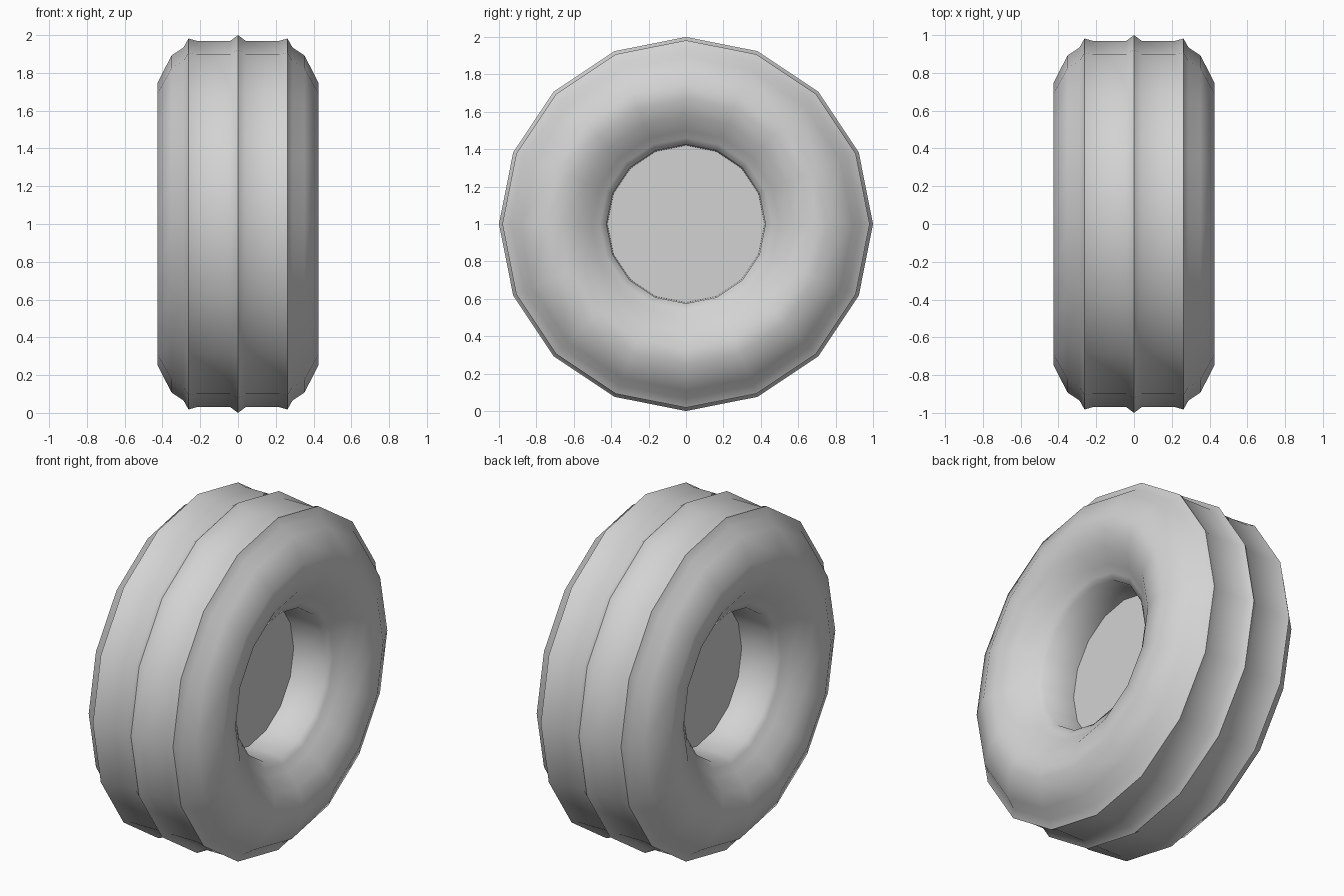
import bpy
import bmesh
import math
from mathutils import Vector

SEGMENTS = 16
AXLE = Vector((0, 0, 1))

cube = bpy.data.objects.get("Cube")
if cube:
    bpy.data.objects.remove(cube, do_unlink=True)

# One plain grey for the whole wheel
grey = bpy.data.materials.new("light_grey")
grey.use_nodes = True
colour = (0.65, 0.65, 0.65, 1)
grey.diffuse_color = colour
grey.node_tree.nodes["Principled BSDF"].inputs["Base Color"].default_value = colour

# Half cross-section as (axle position, radius): tread, shoulder, sidewall, bore
half = [(0.04, 0.97), (0.22, 0.97), (0.262, 0.982), (0.288, 0.935),
        (0.352, 0.892), (0.425, 0.75), (0.422, 0.67), (0.39, 0.58),
        (0.33, 0.5), (0.3, 0.46), (0.28, 0.425), (0.07, 0.42)]
profile = [(0, 1.0)] + half + [(-x, r) for x, r in reversed(half)]


def lathe(name, points):
    """Revolve a closed cross-section around the axle."""
    bm = bmesh.new()
    verts = [bm.verts.new((x, 0, r)) for x, r in points]
    edges = [bm.edges.new((v, verts[i - 1])) for i, v in enumerate(verts)]
    bmesh.ops.spin(bm, geom=verts + edges, cent=(0, 0, 0), axis=(1, 0, 0),
                   angle=math.tau, steps=SEGMENTS, use_merge=False)
    bmesh.ops.remove_doubles(bm, verts=bm.verts, dist=0.0005)
    bmesh.ops.recalc_face_normals(bm, faces=bm.faces)
    mesh = bpy.data.meshes.new(name)
    bm.to_mesh(mesh)
    bm.free()
    obj = bpy.data.objects.new(name, mesh)
    bpy.context.collection.objects.link(obj)
    return obj


# Tire
tire = lathe("tire", profile)
tire.location = AXLE
tire.data.materials.append(grey)
bpy.ops.object.select_all(action="DESELECT")
tire.select_set(True)
bpy.context.view_layer.objects.active = tire
bpy.ops.object.shade_smooth_by_angle(angle=math.radians(65))

# Flat disc closing the bore
bpy.ops.mesh.primitive_cylinder_add(vertices=SEGMENTS, radius=0.42, depth=0.14,
                                    location=AXLE, rotation=(0, math.pi / 2, 0))
hub = bpy.context.object
hub.name = "hub_disc"
hub.data.materials.append(grey)
